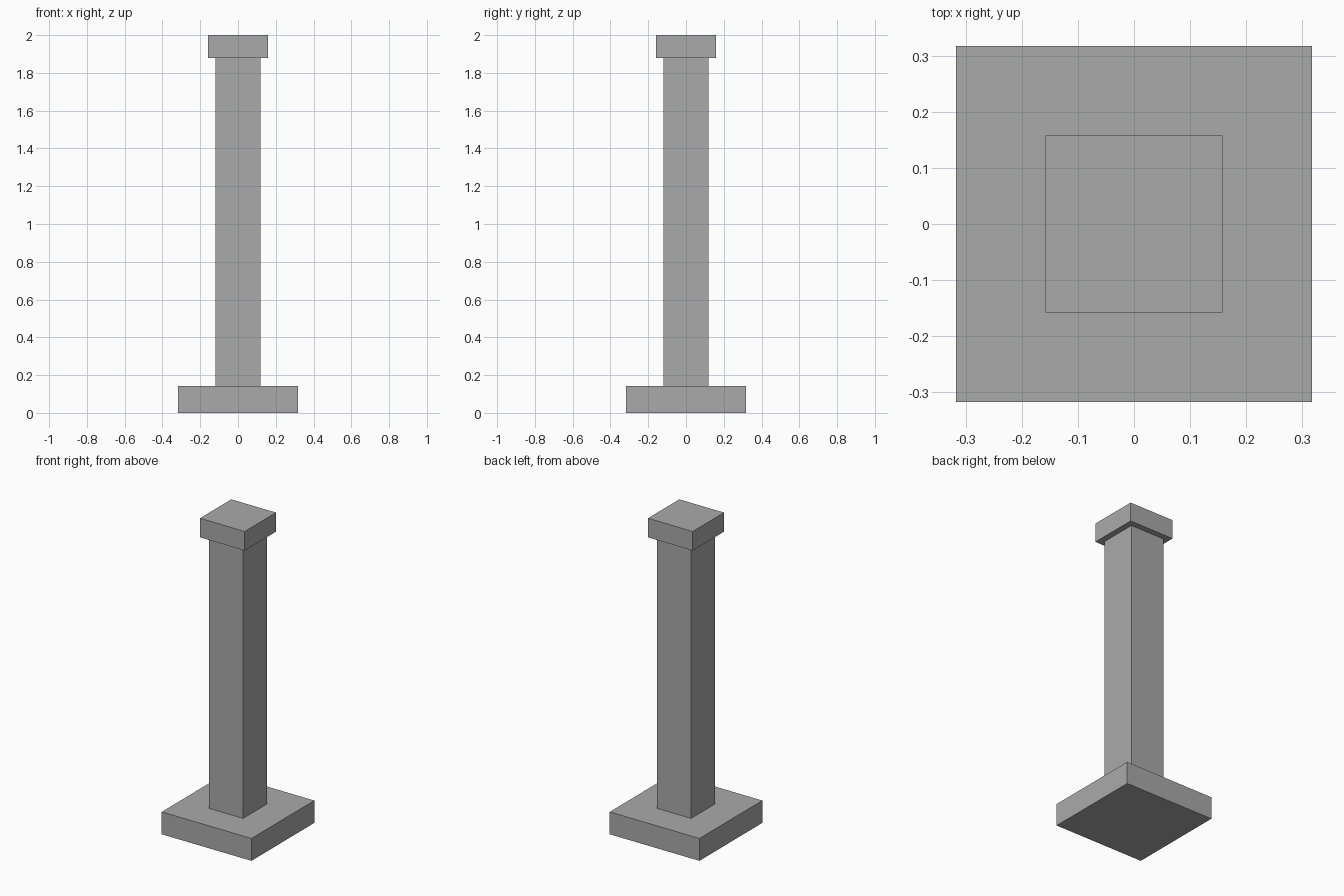
import bpy

if "Cube" in bpy.data.objects:
    bpy.data.objects.remove(bpy.data.objects["Cube"])

# One plain grey for the whole pillar
grey = bpy.data.materials.new("stone grey")
grey.diffuse_color = (0.4, 0.4, 0.4, 1.0)
grey.use_nodes = True
grey.node_tree.nodes["Principled BSDF"].inputs["Base Color"].default_value = grey.diffuse_color


def block(name, half_width, z_low, z_high):
    """Square block centred on the z axis."""
    bpy.ops.mesh.primitive_cube_add(size=1, location=(0, 0, (z_low + z_high) / 2))
    obj = bpy.context.object
    obj.name = name
    obj.scale = (2 * half_width, 2 * half_width, z_high - z_low)
    bpy.ops.object.transform_apply(location=False, rotation=False, scale=True)
    obj.data.materials.append(grey)
    return obj


# Wide foot, square shaft and small cap
block("base_plinth", 0.317, 0.0, 0.143)
block("shaft", 0.12, 0.143, 1.878)
block("cap", 0.158, 1.878, 2.0)
